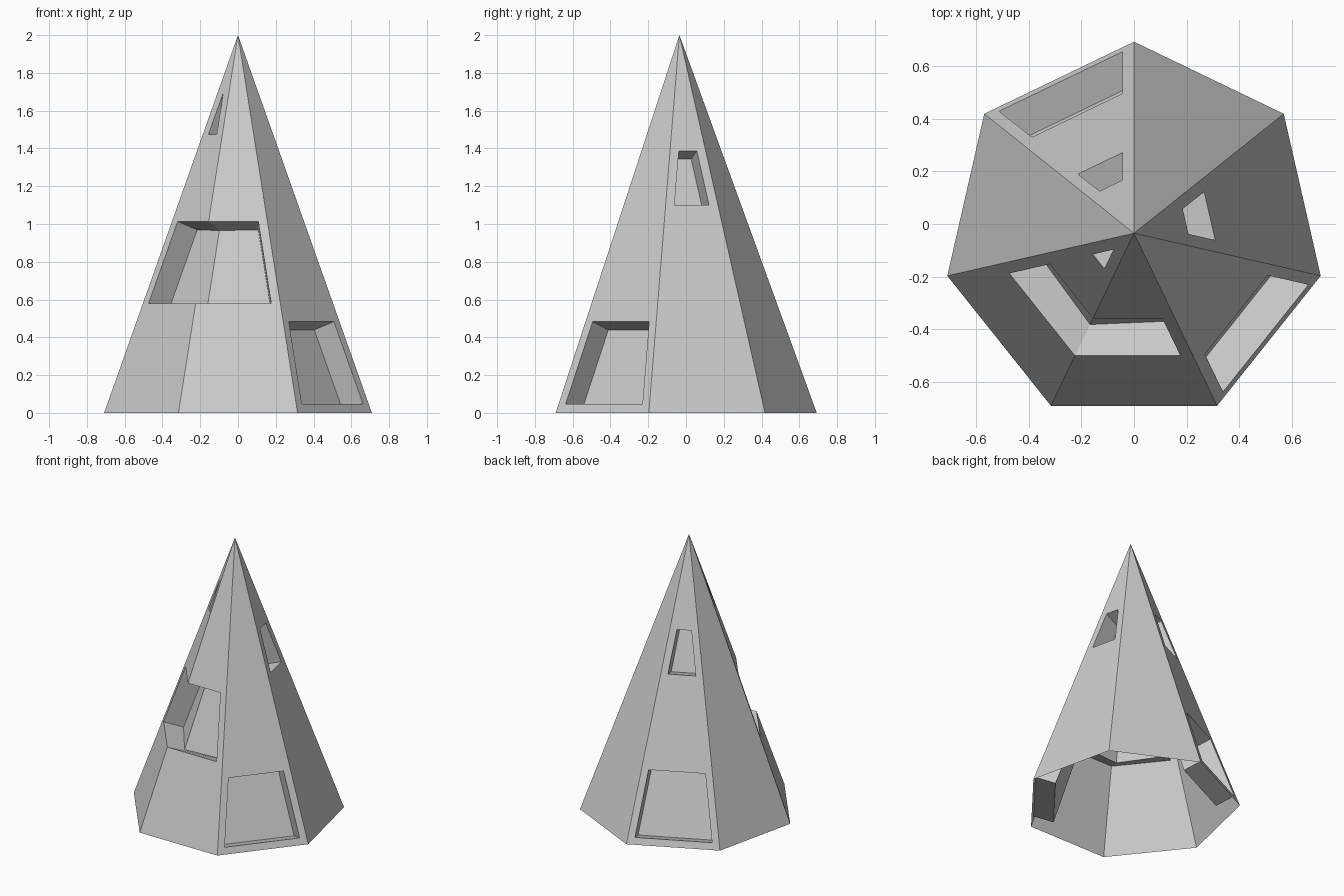
import bpy, bmesh, math
from mathutils import Vector

if "Cube" in bpy.data.objects:
    bpy.data.objects.remove(bpy.data.objects["Cube"])

N, R, CY, H = 7, 0.727, -0.035, 2.0
MARGIN, DEPTH = 0.048, 0.14
# recess rows (bottom z, top z) and the sides each recess spans (0 = front, counter-clockwise)
ROWS = [(0.047, 0.483), (0.58, 1.013), (1.10, 1.387), (1.475, 1.69)]
RECESSES = [(0, [1]), (0, [4]), (1, [6, 0]), (2, [2]), (2, [4]), (3, [6])]

trims = {}
for r, sides in RECESSES:
    for s in sides:
        trims[r, s] = (s == sides[0], s == sides[-1])


def corner(i, z):
    a = math.radians(-90 - 180 / N + i * 360 / N)
    k = R * (1 - z / H)
    return Vector((k * math.cos(a), k * math.sin(a) + CY, z))


def inset(s, z, right):
    a, b = corner(s, z), corner(s + 1, z)
    step = (b - a).normalized() * MARGIN
    return b - step if right else a + step


def row(s, r, z):
    """Points along one side at height z, split where a recess begins or ends."""
    left, right = trims.get((r, s), (False, False))
    pts = [corner(s, z)]
    if left:
        pts.append(inset(s, z, False))
    if right:
        pts.append(inset(s, z, True))
    return pts + [corner(s + 1, z)]


def normal(s):
    a, b, c = corner(s, 0), corner(s + 1, 0), corner(s, H)
    return (b - a).cross(c - a).normalized()


bm = bmesh.new()


def face(*pts):
    bm.faces.new([bm.verts.new(p) for p in pts])


# sloping walls of the open-bottomed pyramid
for s in range(N):
    lower = [corner(s, 0), corner(s + 1, 0)]
    for r, (z0, z1) in enumerate(ROWS):
        face(*lower, *reversed(row(s, r, z0)))
        lower = row(s, r, z1)
        if (r, s) not in trims:
            face(corner(s, z0), corner(s + 1, z0), corner(s + 1, z1), corner(s, z1))
            continue
        left, right = trims[r, s]
        if left:
            face(corner(s, z0), inset(s, z0, False), inset(s, z1, False), corner(s, z1))
        if right:
            face(inset(s, z0, True), corner(s + 1, z0), corner(s + 1, z1), inset(s, z1, True))
    face(*lower, corner(s, H))

# recesses pushed inward along the wall normals
for r, sides in RECESSES:
    z0, z1 = ROWS[r]
    first, last = sides[0], sides[-1]
    ends = [(inset(first, z0, False), inset(first, z1, False), normal(first))]
    for a, b in zip(sides, sides[1:]):
        ends.append((corner(b, z0), corner(b, z1), (normal(a) + normal(b)).normalized()))
    ends.append((inset(last, z0, True), inset(last, z1, True), normal(last)))
    cols = [(b, t, b - n * DEPTH, t - n * DEPTH) for b, t, n in ends]
    for (b, t, bi, ti), (b2, t2, bi2, ti2) in zip(cols, cols[1:]):
        face(bi, bi2, ti2, ti)
        face(b, b2, bi2, bi)
        face(ti, ti2, t2, t)
    b, t, bi, ti = cols[0]
    face(b, bi, ti, t)
    b, t, bi, ti = cols[-1]
    face(bi, b, t, ti)

bmesh.ops.remove_doubles(bm, verts=bm.verts, dist=0.0005)
mesh = bpy.data.meshes.new("recessed_pyramid")
bm.to_mesh(mesh)
bm.free()
obj = bpy.data.objects.new("recessed_pyramid", mesh)
bpy.context.collection.objects.link(obj)
